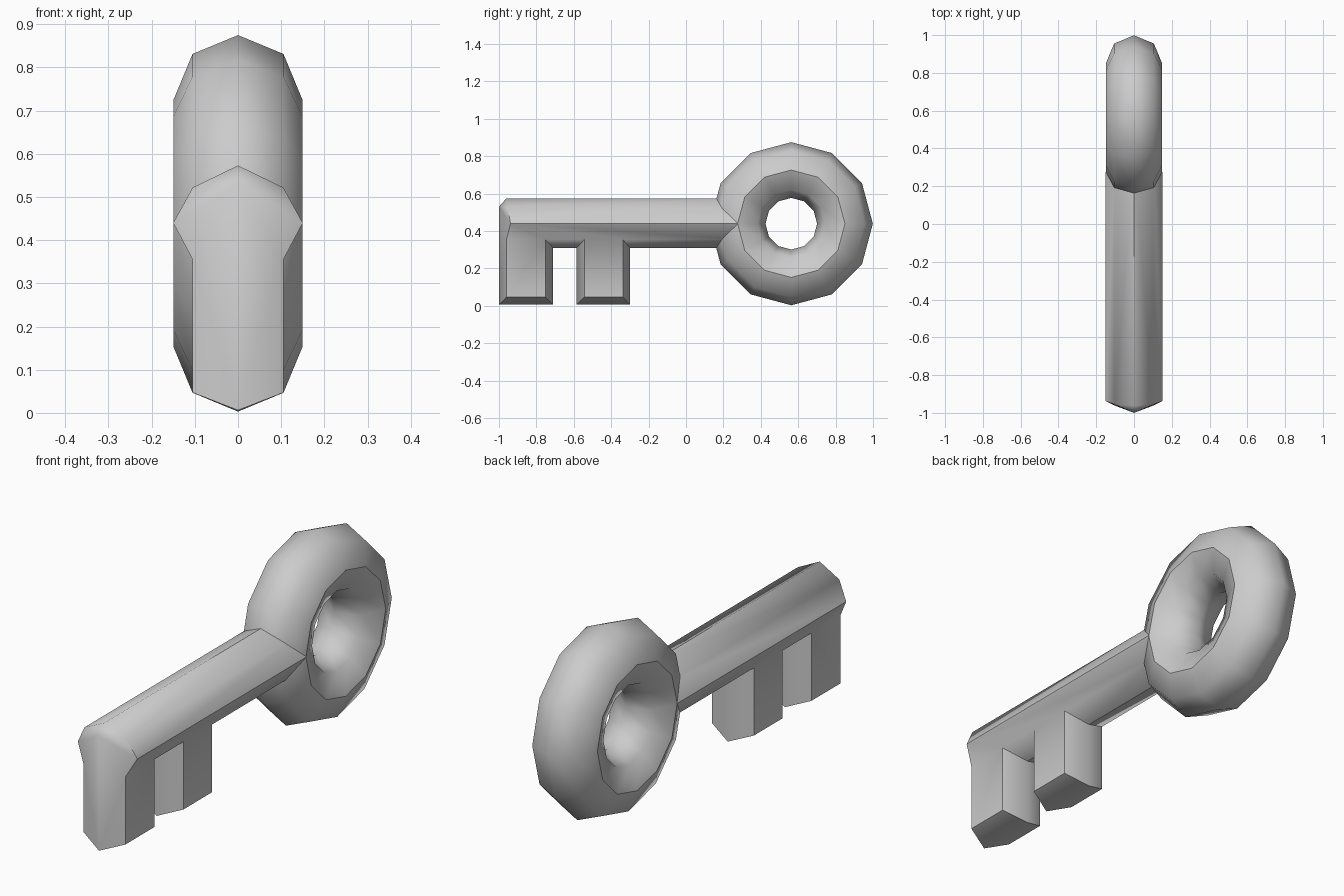
import bpy, bmesh, math

if "Cube" in bpy.data.objects:
    bpy.data.objects.remove(bpy.data.objects["Cube"])

def smooth(obj):
    bpy.ops.object.select_all(action='DESELECT')
    obj.select_set(True)
    bpy.context.view_layer.objects.active = obj
    bpy.ops.object.shade_smooth_by_angle(angle=math.radians(45))

# Bow: 12-sided ring with an 8-sided tube, standing in the YZ plane
bpy.ops.mesh.primitive_torus_add(major_segments=12, minor_segments=8,
                                 major_radius=0.287, minor_radius=0.149)
bow = bpy.context.object
bow.name = "key_bow"
bow.rotation_euler = (0, math.pi / 2, 0)
bow.location = (0, 0.563, 0.439)
bpy.ops.object.transform_apply(location=True, rotation=True, scale=True)
smooth(bow)

# Blade: half of a bevelled outline, (y, z) points on three x layers
END = 0.275
layers = {
    0.0: dict(A=(-1, .006), B=(-.71, .006), C=(-.71, .31), D=(-.585, .31), E=(-.585, .006),
              F=(-.3, .006), G=(-.3, .31), H=(END, .31), J=(END, .573), K=(-.962, .573),
              L=(-1, .53)),
    0.105: dict(a=(-.96, .047), b=(-.752, .047), c=(-.752, .355), d=(-.543, .355),
                e=(-.543, .047), f=(-.338, .047), g=(-.338, .355), h=(END, .355),
                j=(END, .522), k=(-.953, .522), l=(-.96, .355)),
    0.15: dict(M=(-.938, .44), N=(END, .44)),
}
bm = bmesh.new()
v = {n: bm.verts.new((x, *p)) for x, pts in layers.items() for n, p in pts.items()}
faces = [p + q + q.lower() + p.lower() for p, q in zip("ABCDEFG", "BCDEFGH")]  # bevel band
faces += ["abcl", "defg", "lcdghNM",          # tooth sides and lower shaft side
          "MNjk", "kjJK",                     # upper shaft sides
          "AalL", "LlM", "LMk", "LkK",        # nose
          "HJjNh"]                            # end hidden in the bow
for f in faces:
    bm.faces.new([v[n] for n in f])

# Mirror to the other side and weld the ridge
bmesh.ops.mirror(bm, geom=bm.verts[:] + bm.edges[:] + bm.faces[:], axis='X', merge_dist=0.0005)
bmesh.ops.remove_doubles(bm, verts=bm.verts[:], dist=0.0005)
bmesh.ops.recalc_face_normals(bm, faces=bm.faces[:])
mesh = bpy.data.meshes.new("key_blade")
bm.to_mesh(mesh)
bm.free()
blade = bpy.data.objects.new("key_blade", mesh)
bpy.context.collection.objects.link(blade)
smooth(blade)
